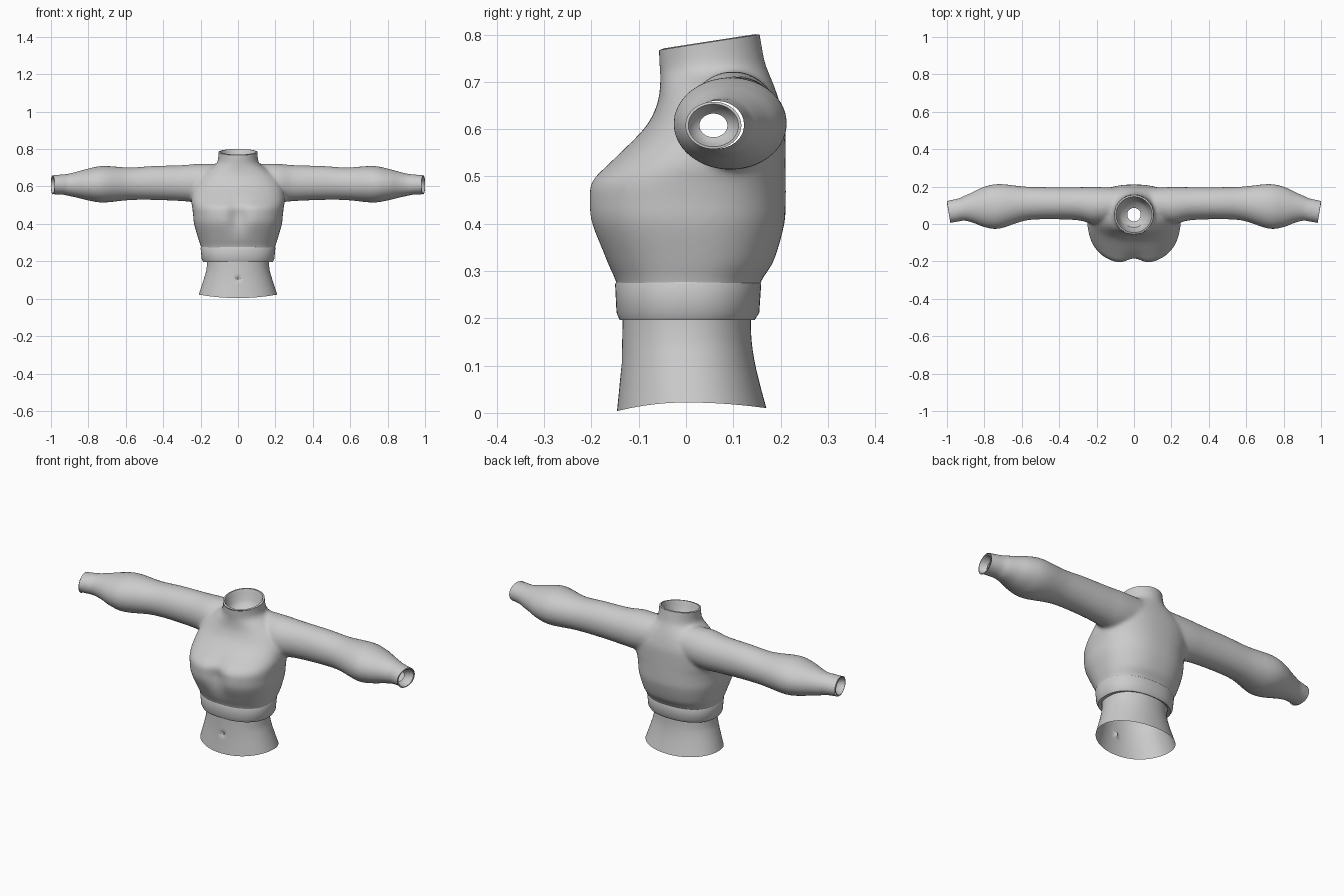
import bpy, bmesh, math
from mathutils import Vector

if "Cube" in bpy.data.objects:
    bpy.data.objects.remove(bpy.data.objects["Cube"], do_unlink=True)

SEGMENTS = 96

grey = bpy.data.materials.new("light_grey")
grey.use_nodes = True
colour = (0.6, 0.6, 0.6, 1)
grey.diffuse_color = colour
grey.node_tree.nodes["Principled BSDF"].inputs["Base Color"].default_value = colour


def refine(rows, steps):
    """Catmull-Rom interpolation between rows of section sizes."""
    out = []
    for i in range(len(rows) - 1):
        a, b, c, d = (rows[max(0, min(len(rows) - 1, i + k))] for k in (-1, 0, 1, 2))
        for s in range(steps):
            t = s / steps
            out.append([q + t / 2 * (r - p + t * (2 * p - 5 * q + 4 * r - w + t * (3 * (q - r) + w - p)))
                        for p, q, r, w in zip(a, b, c, d)])
    return out + [list(rows[-1])]


def oval(half_u, low_v, high_v, power=2.0):
    """Superellipse outline as (u, v) pairs."""
    mid, half_v = (low_v + high_v) / 2, (high_v - low_v) / 2
    points = []
    for i in range(SEGMENTS):
        a = math.tau * i / SEGMENTS
        c, s = math.cos(a), math.sin(a)
        points.append((half_u * math.copysign(abs(c) ** (2 / power), c),
                       mid + half_v * math.copysign(abs(s) ** (2 / power), s)))
    return points


def loft(bm, rings, caps=False):
    loops = [[bm.verts.new(p) for p in ring] for ring in rings]
    for lower, upper in zip(loops, loops[1:]):
        for i in range(SEGMENTS):
            j = (i + 1) % SEGMENTS
            bm.faces.new((lower[i], lower[j], upper[j], upper[i]))
    if caps:
        bm.faces.new(loops[0][::-1])
        bm.faces.new(loops[-1])


def finish(name, bm, fix_normals=True):
    if fix_normals:
        bmesh.ops.recalc_face_normals(bm, faces=bm.faces[:])
    mesh = bpy.data.meshes.new(name)
    bm.to_mesh(mesh)
    bm.free()
    mesh.materials.append(grey)
    obj = bpy.data.objects.new(name, mesh)
    bpy.context.collection.objects.link(obj)
    bpy.ops.object.select_all(action="DESELECT")
    obj.select_set(True)
    bpy.context.view_layer.objects.active = obj
    bpy.ops.object.shade_smooth_by_angle(angle=math.radians(40))
    return obj


# Torso: height, half width, front y, back y
torso_rows = [
    (.19, .185, -.135, .145), (.27, .196, -.146, .155), (.32, .212, -.17, .185),
    (.40, .235, -.208, .208), (.45, .24, -.214, .211), (.49, .245, -.207, .211),
    (.53, .25, -.165, .211), (.60, .24, -.09, .21), (.65, .21, -.062, .2),
    (.69, .16, -.055, .187), (.72, .118, -.055, .175), (.75, .106, -.057, .165),
    (.84, .106, -.06, .15)]


def torso_ring(z, half, front, back):
    bust = math.exp(-((z - .44) / .08) ** 2)
    ring = []
    for x, y in oval(half, front, back, 2.0 + .35 * min(1, max(0, (.72 - z) / .1))):
        if y < 0:  # valley between the two sides of the chest
            y += .035 * bust * math.exp(-(x / .05) ** 2) * min(1, -y / .1)
        ring.append((x, y, z))
    return ring


# Sleeve: distance from the middle, bottom z, top z, front y, back y
sleeve_rows = [
    (.05, .53, .72, .03, .19), (.2, .515, .722, .0, .198), (.3, .522, .714, .02, .197),
    (.45, .528, .71, .025, .197), (.58, .527, .702, .018, .2), (.72, .514, .71, -.025, .214),
    (.8, .525, .696, -.017, .2), (.86, .54, .68, .006, .172), (.91, .55, .668, .018, .15),
    (.94, .556, .665, .012, .137), (1.06, .56, .655, -.006, .112)]


def sleeve_ring(side, x, low, high, front, back):
    mid = (front + back) / 2
    return [(side * x, mid + u, v) for u, v in oval((back - front) / 2, low, high)]


# Fuse torso and sleeves into one smooth skin
bm = bmesh.new()
loft(bm, [torso_ring(*r) for r in refine(torso_rows, 5)], caps=True)
for side in (-1, 1):
    loft(bm, [sleeve_ring(side, *r) for r in refine(sleeve_rows, 6)], caps=True)
top = finish("sweater_body", bm)
remesh = top.modifiers.new("fuse", "REMESH")
remesh.mode = "VOXEL"
remesh.voxel_size = .008
smooth = top.modifiers.new("soften", "SMOOTH")
smooth.factor, smooth.iterations = .5, 14
for modifier_name in [m.name for m in top.modifiers if m.name in ("fuse", "soften")]:
    bpy.ops.object.modifier_apply(modifier=modifier_name)

# Open the neck, the cuffs and the hem with straight cuts
NECK_SLOPE, CUFF_SLOPE = .155, .17
bm = bmesh.new()
bm.from_mesh(top.data)
cuts = [((0, .05, .784), (0, -NECK_SLOPE, 1)), ((0, 0, .24), (0, 0, -1)),
        ((.98, 0, 0), (1, -CUFF_SLOPE, 0)), ((-.98, 0, 0), (-1, -CUFF_SLOPE, 0))]
for point, normal in cuts:
    bmesh.ops.bisect_plane(bm, geom=bm.verts[:] + bm.edges[:] + bm.faces[:], dist=1e-6,
                           plane_co=point, plane_no=Vector(normal).normalized(), clear_outer=True)
bm.to_mesh(top.data)
bm.free()
top.data.materials.clear()
top.data.materials.append(grey)
bpy.ops.object.shade_smooth_by_angle(angle=math.radians(40))

# Collar lining: radius and depth below the rim
bm = bmesh.new()
collar = [(.105, 0), (.096, -.002), (.09, .015), (.082, .05), (.068, .075), (.036, .09)]
loft(bm, [[(x, y, .784 + NECK_SLOPE * (y - .05) - depth)
           for x, y in oval(r, .05 - r, .05 + r)] for r, depth in collar])
for f in bm.faces:
    f.normal_update()
finish("collar_lining", bm)

# Cuff linings: scale and depth inside the rim
cuff = [(1, 0), (.9, -.001), (.82, .008), (.7, .025), (.5, .035)]
for side, name in ((1, "left_cuff_lining"), (-1, "right_cuff_lining")):
    bm = bmesh.new()
    loft(bm, [[(side * (.98 + CUFF_SLOPE * (.058 + u) - depth), .058 + u, v)
               for u, v in oval(.059 * k, .608 - .05 * k, .608 + .05 * k)] for k, depth in cuff])
    finish(name, bm)

# Hem band
bm = bmesh.new()
band = [(.200, .164, -.133, .137), (.196, .185, -.14, .145), (.212, .194, -.147, .155),
        (.272, .2, -.15, .159), (.281, .195, -.146, .155)]
loft(bm, [[(x, y, z) for x, y in oval(w, f, b, 2.3)] for z, w, f, b in band])
finish("hem_band", bm)

# Bare waist with a curved lower edge and a navel dimple
bm = bmesh.new()
waist = [(0, .21, -.146, .17), (.05, .196, -.141, .157), (.1, .182, -.137, .146),
         (.15, .17, -.135, .139), (.2, .165, -.134, .137), (.245, .168, -.134, .138)]
rings = []
for z, w, f, b in refine(waist, 8):
    ring = []
    for x, y in oval(w, f, b, 2.1):
        lift = (.022 * (1 - (y / .16) ** 2) if y < 0 else .022 - .012 * (y / .17) ** 2)
        if y < 0:
            y += .014 * math.exp(-(x / .008) ** 2 - ((z - .105) / .014) ** 2)
        ring.append((x, y, z + max(0, lift) * max(0, 1 - z / .15)))
    rings.append(ring)
loft(bm, rings)
finish("waist", bm)
